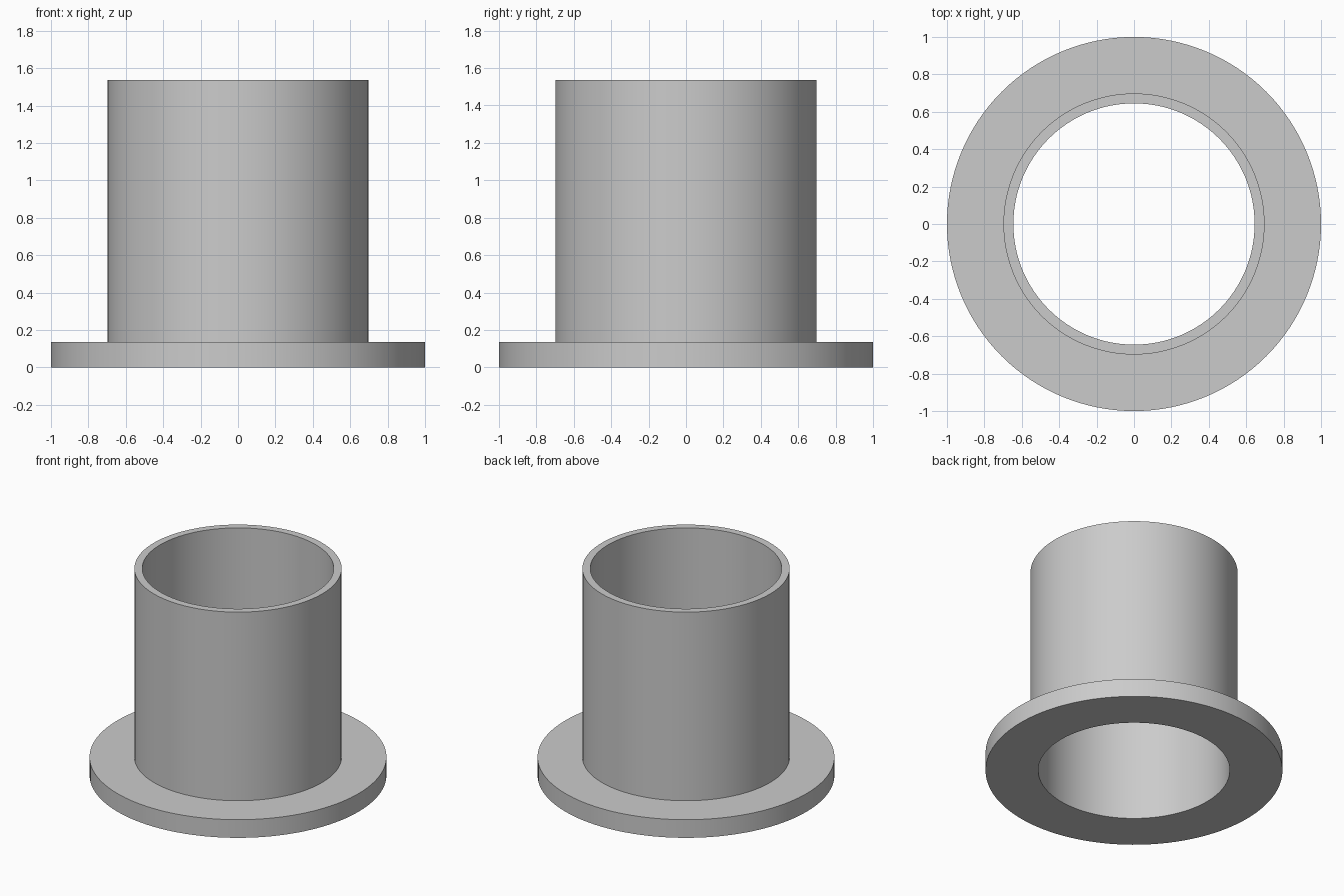
import bpy
import bmesh
import math

cube = bpy.data.objects.get("Cube")
if cube:
    bpy.data.objects.remove(cube, do_unlink=True)

SEGMENTS = 128
BORE, TUBE, RIM = 0.645, 0.698, 1.0
FLANGE_TOP, HEIGHT = 0.135, 1.537

# Plain grey material
grey = bpy.data.materials.new("light_grey")
grey.use_nodes = True
colour = (0.6, 0.6, 0.6, 1)
grey.diffuse_color = colour
grey.node_tree.nodes["Principled BSDF"].inputs["Base Color"].default_value = colour


def lathe(name, profile):
    """Revolve a closed (radius, height) profile around z."""
    bm = bmesh.new()
    rings = []
    for radius, z in profile:
        ring = []
        for i in range(SEGMENTS):
            a = math.tau * i / SEGMENTS
            ring.append(bm.verts.new((radius * math.cos(a), radius * math.sin(a), z)))
        rings.append(ring)
    for k, low in enumerate(rings):
        high = rings[(k + 1) % len(rings)]
        for i in range(SEGMENTS):
            j = (i + 1) % SEGMENTS
            bm.faces.new((low[i], low[j], high[j], high[i]))
    bmesh.ops.recalc_face_normals(bm, faces=bm.faces)
    mesh = bpy.data.meshes.new(name)
    bm.to_mesh(mesh)
    bm.free()
    mesh.materials.append(grey)
    obj = bpy.data.objects.new(name, mesh)
    bpy.context.collection.objects.link(obj)
    bpy.ops.object.select_all(action="DESELECT")
    obj.select_set(True)
    bpy.context.view_layer.objects.active = obj
    bpy.ops.object.shade_smooth_by_angle(angle=math.radians(30))
    return obj


# Flanged sleeve: open tube and base flange as one solid
lathe("flanged_bushing", [
    (BORE, 0), (RIM, 0), (RIM, FLANGE_TOP),
    (TUBE, FLANGE_TOP), (TUBE, HEIGHT), (BORE, HEIGHT),
])
